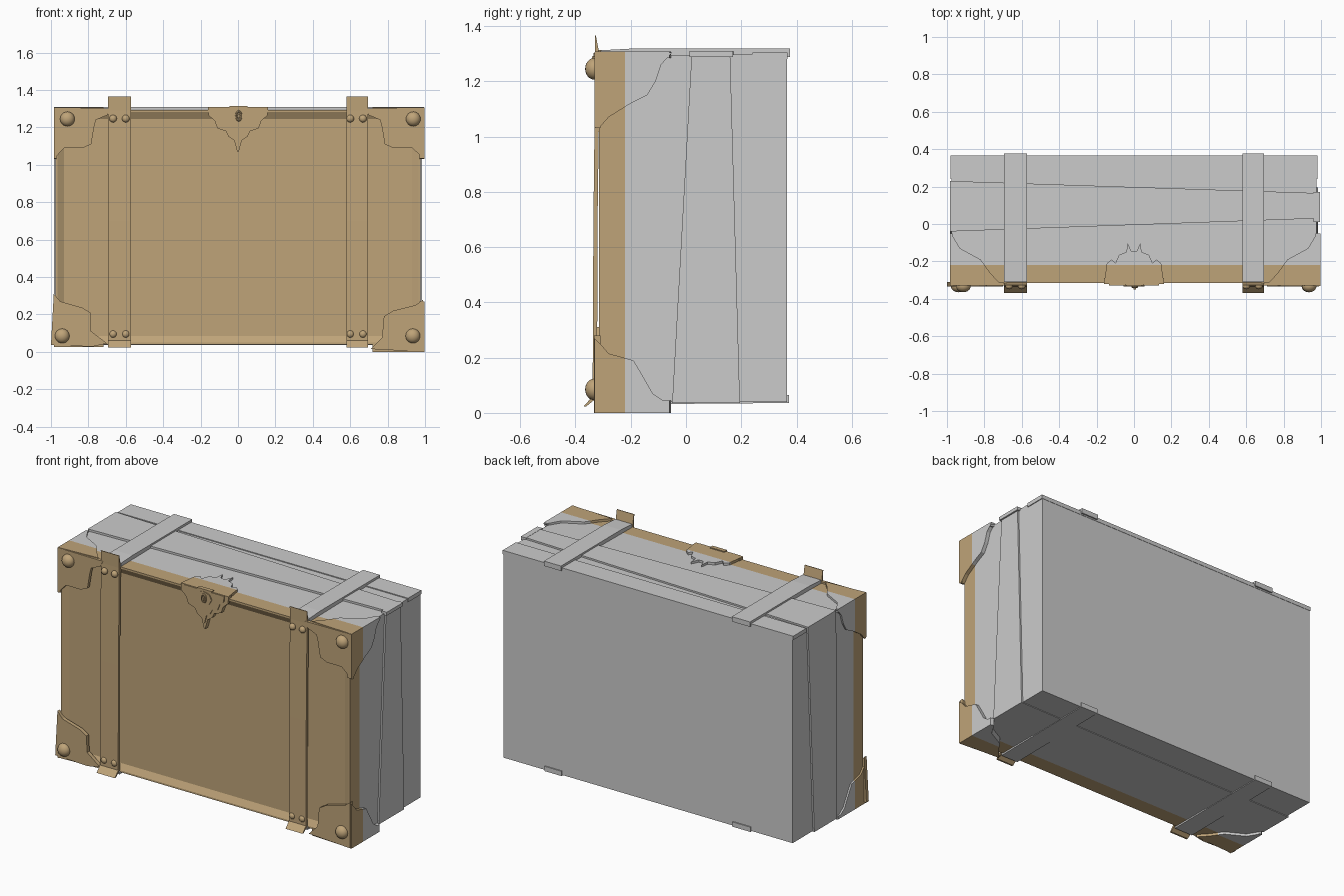
import bpy, bmesh, math
from mathutils import Vector

if "Cube" in bpy.data.objects:
    bpy.data.objects.remove(bpy.data.objects["Cube"])

tan = bpy.data.materials.new("tan")
tan.diffuse_color = (0.52, 0.37, 0.19, 1)
tan.use_nodes = True
tan.node_tree.nodes["Principled BSDF"].inputs["Base Color"].default_value = tan.diffuse_color
SPLIT = -0.22  # front of the trunk is tan, everything behind is grey


def emit(name, bm, coloured=False):
    bmesh.ops.recalc_face_normals(bm, faces=bm.faces)
    me = bpy.data.meshes.new(name)
    bm.to_mesh(me)
    bm.free()
    if coloured:
        me.materials.append(tan)
    ob = bpy.data.objects.new(name, me)
    bpy.context.collection.objects.link(ob)
    return ob


def finish(name, bm, colour="split"):
    bmesh.ops.recalc_face_normals(bm, faces=bm.faces)
    ys = [v.co.y for v in bm.verts]
    if colour == "split" and min(ys) < SPLIT < max(ys):
        for front in (True, False):
            half = bm.copy()
            bmesh.ops.bisect_plane(half, geom=half.verts[:] + half.edges[:] + half.faces[:],
                                   plane_co=(0, SPLIT, 0), plane_no=(0, 1, 0),
                                   clear_outer=front, clear_inner=not front)
            emit(name + ("_front" if front else "_rear"), half, front)
        bm.free()
    else:
        emit(name, bm, colour == "tan" or (colour == "split" and max(ys) <= SPLIT))


def prism(name, pts, axis, a, b, colour="split"):
    """Extrude a 2D outline along an axis from a to b."""
    bm = bmesh.new()

    def put(p, d):
        co = list(p)
        co.insert("xyz".index(axis), d)
        return bm.verts.new(co)
    lo = [put(p, a) for p in pts]
    hi = [put(p, b) for p in pts]
    bm.faces.new(lo)
    bm.faces.new(hi)
    for i in range(len(pts)):
        j = (i + 1) % len(pts)
        bm.faces.new((lo[i], lo[j], hi[j], hi[i]))
    finish(name, bm, colour)


def box(name, x, y, z, colour="split"):
    prism(name, [(x[0], y[0]), (x[1], y[0]), (x[1], y[1]), (x[0], y[1])], "z", z[0], z[1], colour)


def stud(name, x, z, r, y, depth):
    bm = bmesh.new()
    bmesh.ops.create_uvsphere(bm, u_segments=20, v_segments=12, radius=1)
    for v in bm.verts:
        v.co = Vector((x + v.co.x * r, y + v.co.y * depth, z + v.co.z * r))
    for f in bm.faces:
        f.smooth = True
    emit(name, bm, True)


# Trunk body with a sloped, recessed front panel
bm = bmesh.new()
bmesh.ops.create_cube(bm, size=1)
for v in bm.verts:
    v.co = Vector((v.co.x * 1.95, 0.025 + v.co.y * 0.68, 0.67 + v.co.z * 1.26))
    if v.co.y < 0 and v.co.z > 1:
        v.co.z = 1.292
bmesh.ops.recalc_face_normals(bm, faces=bm.faces)
face = min(bm.faces, key=lambda f: f.calc_center_median().y)
bmesh.ops.inset_region(bm, faces=[face], thickness=0.015, depth=0)
bmesh.ops.inset_region(bm, faces=[face], thickness=0.05, depth=-0.02)
finish("trunk_body", bm)

# Crooked middle board wrapping the top, sides and bottom
prism("top_board", [(-0.985, -0.04), (0.985, 0.03), (0.985, 0.165), (-0.985, 0.23)], "z", 1.29, 1.308)
prism("right_board", [(-0.05, 0.036), (0.195, 0.036), (0.16, 1.29), (0.02, 1.29)], "x", 0.96, 0.985)
prism("left_board", [(-0.05, 0.036), (0.17, 0.036), (0.23, 1.29), (-0.04, 1.29)], "x", -0.985, -0.96)
prism("bottom_board", [(-0.985, -0.05), (0.985, -0.05), (0.985, 0.195), (-0.985, 0.17)], "z", 0.036, 0.06)
box("right_board_cap", (0.96, 0.995), (0.012, 0.17), (1.288, 1.309))
# Thin rear boards
box("rear_top_lip", (-0.98, 0.98), (0.24, 0.367), (1.28, 1.304))

# Straps over front, top and bottom, with flared ends
front_profile = [(-0.37, 0.024), (-0.338, 0.06), (-0.335, 0.7), (-0.328, 1.29), (-0.33, 1.365),
                 (-0.326, 1.365), (-0.312, 1.29), (-0.32, 0.7), (-0.322, 0.055), (-0.36, 0.024)]
for s, n in ((-1, "left"), (1, "right")):
    x0, x1 = sorted((s * 0.572 + (0.008 if s > 0 else 0), s * 0.695))
    prism(n + "_front_strap", front_profile, "x", x0, x1, "tan")
    prism(n + "_top_strap", [(-0.31, 1.29), (0.36, 1.295), (0.36, 1.288), (0.376, 1.288),
                             (0.376, 1.318), (-0.2, 1.318), (-0.31, 1.312)], "x", x0, x1, "grey")
    prism(n + "_bottom_strap", [(-0.325, 0.045), (-0.325, 0.03), (0.372, 0.036), (0.372, 0.065),
                                (0.36, 0.065), (0.36, 0.05)], "x", x0, x1, "grey")
    for dx in (-0.034, 0.034):
        for z in (1.247, 0.095):
            stud(n + "_strap_rivet", s * 0.634 + dx, z, 0.02, -0.332, 0.017)

# Corner guards: front, side and cap plate for each corner
front_top = [(1.0, 1.305), (0.68, 1.302), (0.70, 1.265), (0.76, 1.24), (0.77, 1.2), (0.785, 1.11),
             (0.83, 1.09), (0.93, 1.09), (1.0, 1.03)]
front_bottom = {-1: [(1.0, 0.036), (0.78, 0.028), (0.70, 0.045), (0.785, 0.11), (0.79, 0.21),
                     (0.83, 0.235), (0.95, 0.27), (0.985, 0.31)],
                1: [(0.99, 0.0), (0.71, 0.015), (0.77, 0.075), (0.78, 0.19), (0.83, 0.22),
                    (0.95, 0.25), (0.99, 0.28)]}
side_top = [(-0.332, 1.306), (-0.05, 1.304), (-0.09, 1.26), (-0.11, 1.2), (-0.14, 1.15), (-0.2, 1.12),
            (-0.28, 1.07), (-0.315, 1.03), (-0.332, 1.035)]
side_bottom = [(-0.332, 0.27), (-0.31, 0.25), (-0.28, 0.215), (-0.19, 0.19), (-0.16, 0.14),
               (-0.12, 0.07), (-0.06, 0.03), (-0.085, 0.0), (-0.332, 0.0)]
cap = [(1.0, -0.33), (0.72, -0.315), (0.77, -0.26), (0.82, -0.19), (0.93, -0.13), (0.975, -0.055), (1.0, -0.06)]
for s, n in ((-1, "left"), (1, "right")):
    def flip(pts):
        return [(s * x, v) for x, v in pts]
    edge = 0.985 if s < 0 else 0.998
    low = 0.0 if s > 0 else 0.025
    top_pts = [(s * min(x, edge), z) for x, z in front_top]
    cap_pts = [(s * min(x, edge), y) for x, y in cap]
    prism(n + "_top_guard_face", top_pts, "y", -0.33, -0.31)
    prism(n + "_bottom_guard_face", flip(front_bottom[s]), "y", -0.333, -0.31)
    xa, xb = s * 0.97, s * edge
    prism(n + "_top_guard_side", side_top, "x", xa, xb)
    prism(n + "_bottom_guard_side", [(y, max(z, low)) for y, z in side_bottom], "x", xa, xb)
    prism(n + "_top_guard_cap", cap_pts, "z", 1.285, 1.307)
    prism(n + "_bottom_guard_cap", cap_pts, "z", low, 0.045)
for x, z in ((-0.912, 1.245), (0.937, 1.245), (-0.94, 0.085), (0.935, 0.085)):
    stud("corner_stud", x, z, 0.039, -0.332, 0.033)

# Ornate clasp: two-layer pointed plate, top flap and keyhole boss
half = [(0.16, 1.306), (0.158, 1.265), (0.125, 1.235), (0.11, 1.195), (0.065, 1.18), (0.05, 1.15),
        (0.02, 1.13), (0.004, 1.07)]
outline = half + [(-x, z) for x, z in reversed(half)]
prism("clasp_plate", outline, "y", -0.322, -0.29)
prism("clasp_inner_plate", [(x * 0.84, 1.305 + (z - 1.305) * 0.84) for x, z in outline], "y", -0.328, -0.31)
eye = [(0.055 * math.cos(t), 1.262 + 0.04 * math.sin(t)) for t in [i * math.tau / 8 for i in range(8)]]
prism("clasp_boss", eye, "y", -0.334, -0.32)
bpy.ops.mesh.primitive_torus_add(location=(0.004, -0.335, 1.262), rotation=(math.pi / 2, 0, 0), major_radius=0.019,
                                 minor_radius=0.006, major_segments=16, minor_segments=8)
ring = bpy.context.object
ring.name = "keyhole_ring"
ring.scale = (0.75, 1.2, 1)
ring.data.materials.append(tan)
bpy.ops.object.shade_smooth_by_angle()
box("keyhole_pin", (-0.002, 0.01), (-0.35, -0.33), (1.25, 1.272))
flap = [(0.16, -0.322), (0.145, -0.21), (0.12, -0.19), (0.10, -0.21), (0.08, -0.165), (0.04, -0.15),
        (0.035, -0.10), (0.015, -0.145)]
prism("clasp_top_flap", flap + [(-x, y) for x, y in reversed(flap)], "z", 1.285, 1.308)
box("clasp_hinge", (-0.045, 0.052), (-0.33, -0.305), (1.298, 1.314))
